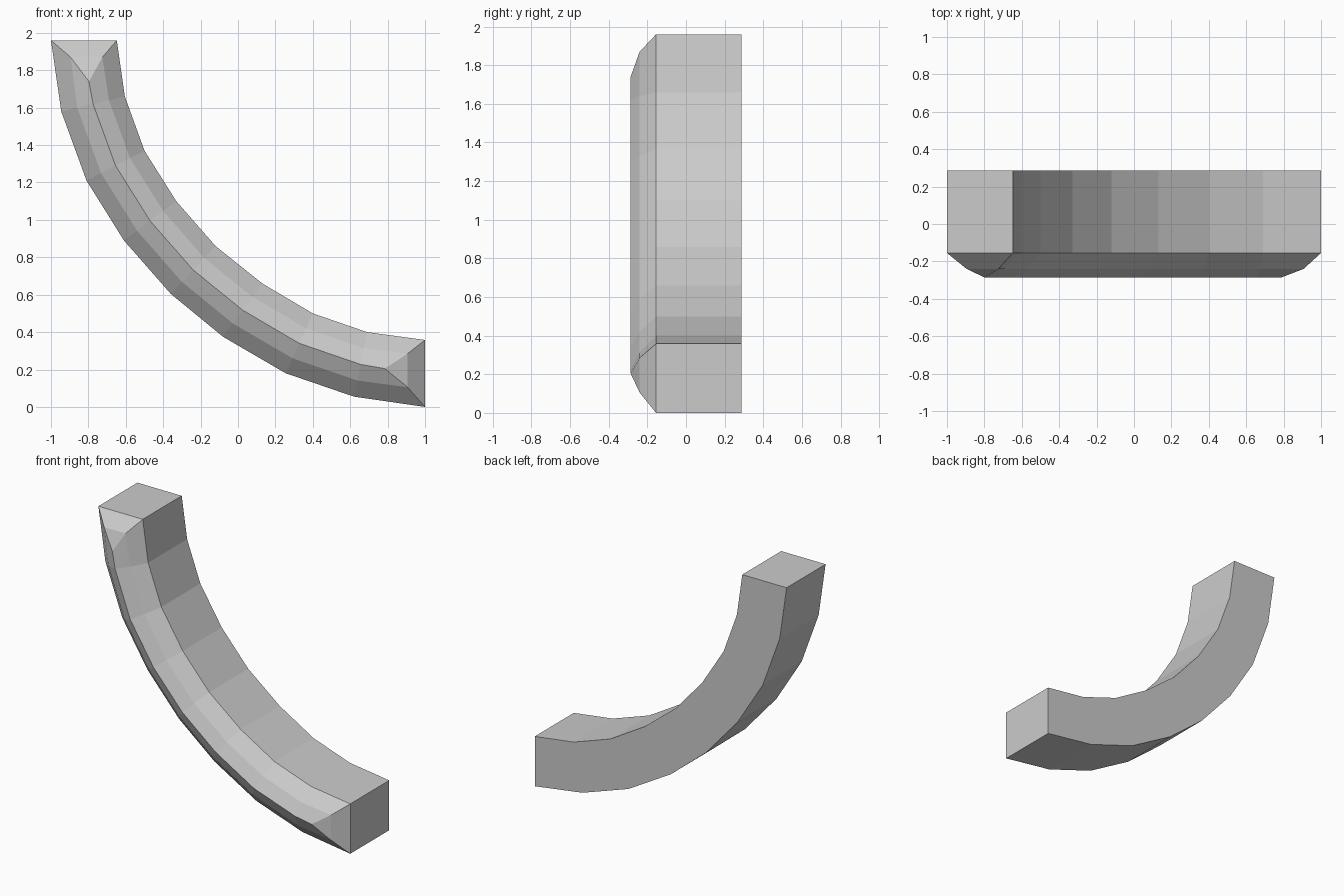
import bpy, bmesh

if "Cube" in bpy.data.objects:
    bpy.data.objects.remove(bpy.data.objects["Cube"])

# Outer and inner edges of the curved bar, seen from the front (x, z)
outer = [(-1, 1.96), (-.945, 1.58), (-.81, 1.21), (-.61, .89), (-.36, .605),
         (-.08, .375), (.255, .18), (.62, .055), (1, 0)]
inner = [(-.648, 1.96), (-.605, 1.66), (-.5, 1.37), (-.33, 1.1), (-.12, .86),
         (.13, .66), (.4, .5), (.69, .4), (1, .358)]
# Pulled-in front points (outer mid, ridge, inner mid) at the two bevelled ends
end_front = {0: [(-.895, 1.87), (-.797, 1.74), (-.725, 1.87)],
             8: [(.907, .105), (.785, .205), (.907, .285)]}
BACK, SIDE, MID, RIDGE = .287, -.155, -.24, -.287

bm = bmesh.new()
rings = []
for i, (o, n) in enumerate(zip(outer, inner)):
    front = end_front.get(i) or [
        (o[0] + (n[0] - o[0]) * t, o[1] + (n[1] - o[1]) * t) for t in (.25, .5, .75)]
    points = [o, o, *front, n, n]
    depths = [BACK, SIDE, MID, RIDGE, MID, SIDE, BACK]
    rings.append([bm.verts.new((x, y, z)) for (x, z), y in zip(points, depths)])

# Skin between neighbouring cross-sections
for a, b in zip(rings, rings[1:]):
    for j in range(7):
        k = (j + 1) % 7
        bm.faces.new((a[j], a[k], b[k], b[j]))

# End caps: flat end plus its two bevel faces
for r in (rings[0], rings[-1]):
    bm.faces.new((r[0], r[1], r[5], r[6]))
    bm.faces.new((r[1], r[2], r[4], r[5]))
    bm.faces.new((r[2], r[3], r[4]))
bmesh.ops.recalc_face_normals(bm, faces=bm.faces)

mesh = bpy.data.meshes.new("curved_bar")
bm.to_mesh(mesh)
bm.free()
grey = bpy.data.materials.new("light grey")
grey.diffuse_color = (.6, .6, .6, 1)
grey.use_nodes = True
grey.node_tree.nodes["Principled BSDF"].inputs["Base Color"].default_value = grey.diffuse_color
mesh.materials.append(grey)
bpy.context.collection.objects.link(bpy.data.objects.new("curved_bar", mesh))
